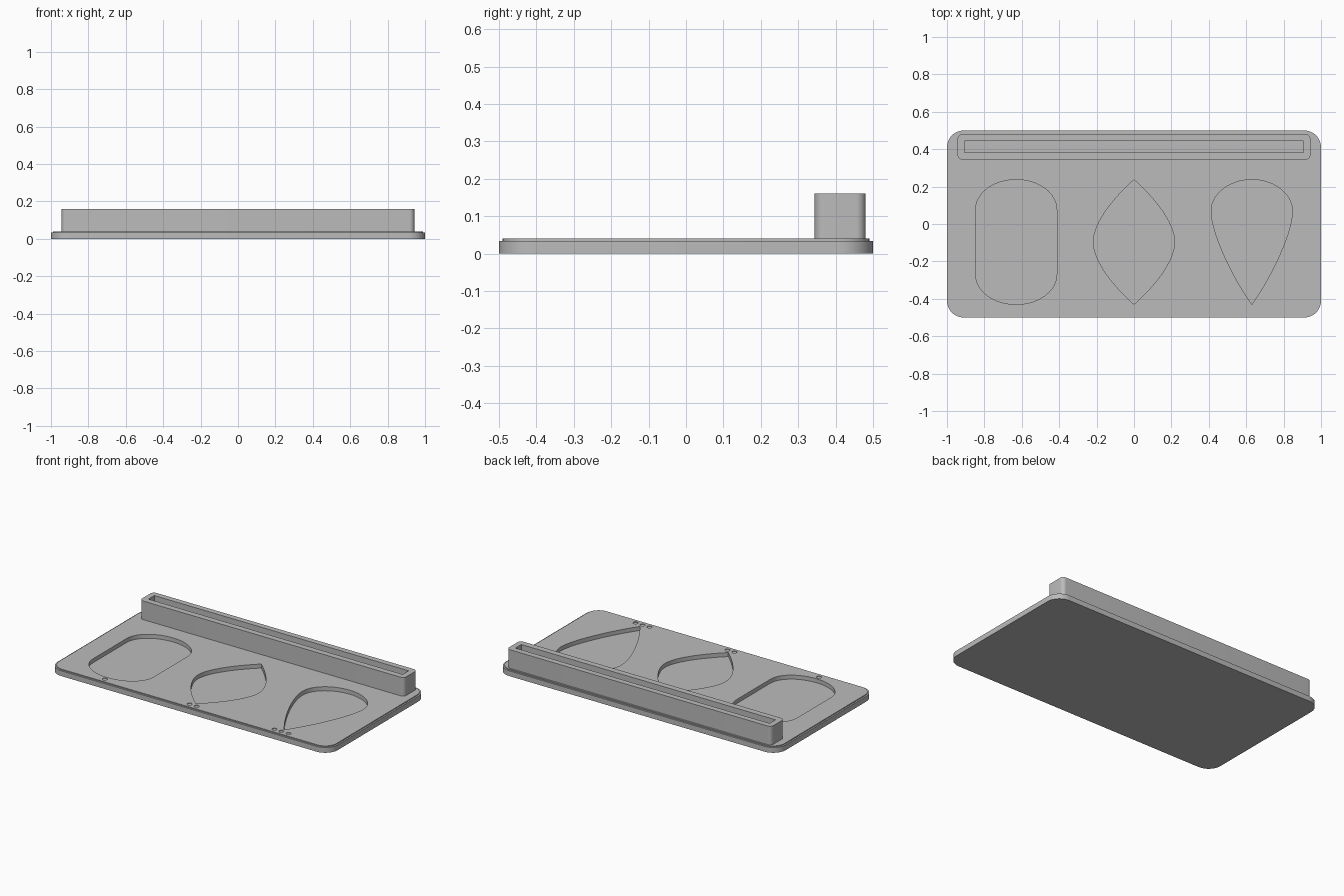
import bpy, bmesh, math
from mathutils import Vector
from mathutils.geometry import interpolate_bezier

old = bpy.data.objects.get("Cube")
if old:
    bpy.data.objects.remove(old, do_unlink=True)

grey = bpy.data.materials.new("plain grey")
grey.use_nodes = True
COLOUR = (0.5, 0.5, 0.5, 1)
grey.diffuse_color = COLOUR
grey.node_tree.nodes["Principled BSDF"].inputs["Base Color"].default_value = COLOUR


def rounded_rect(cx, cy, hx, hy, rx, ry, steps=12):
    """Counter-clockwise outline with elliptical corners."""
    pts = []
    for k, (sx, sy) in enumerate(((1, 1), (-1, 1), (-1, -1), (1, -1))):
        for i in range(steps + 1):
            a = math.pi / 2 * (k + i / steps)
            pts.append((cx + sx * (hx - rx) + rx * math.cos(a),
                        cy + sy * (hy - ry) + ry * math.sin(a)))
    return pts


def mirrored_curve(cx, segments, steps=16):
    """Outline from bezier segments running top to bottom, mirrored about x = cx."""
    half = []
    for seg in segments:
        pts = interpolate_bezier(*[Vector((x, y, 0)) for x, y in seg], steps)
        half += [(p.x, p.y) for p in pts[bool(half):]]
    left = [(cx - x, y) for x, y in half]
    right = [(cx + x, y) for x, y in reversed(half[1:-1])]
    return left + right


def loft(name, rings):
    """Closed solid through a stack of (outline, height) rings."""
    bm = bmesh.new()
    loops = []
    for outline, z in rings:
        loop = [bm.verts.new((x, y, z)) for x, y in outline]
        loops.append(loop)
    n = len(loops[0])
    for a, b in zip(loops, loops[1:]):
        for i in range(n):
            j = (i + 1) % n
            bm.faces.new((a[i], a[j], b[j], b[i]))
    bm.faces.new(loops[0][::-1])
    bm.faces.new(loops[-1])
    bmesh.ops.remove_doubles(bm, verts=bm.verts, dist=1e-5)
    bmesh.ops.recalc_face_normals(bm, faces=bm.faces)
    mesh = bpy.data.meshes.new(name)
    bm.to_mesh(mesh)
    bm.free()
    mesh.materials.append(grey)
    obj = bpy.data.objects.new(name, mesh)
    bpy.context.collection.objects.link(obj)
    return obj


def cut(obj, outline, floor, top):
    """Sink a pocket with the given outline into the solid."""
    cutter = loft("cutter", [(outline, floor), (outline, top)])
    cutter.hide_render = True
    mod = obj.modifiers.new("pocket", "BOOLEAN")
    mod.operation, mod.solver, mod.object = "DIFFERENCE", "EXACT", cutter
    bpy.ops.object.select_all(action="DESELECT")
    bpy.context.view_layer.objects.active = obj
    obj.select_set(True)
    bpy.ops.object.modifier_apply(modifier=mod.name)
    bpy.data.objects.remove(cutter, do_unlink=True)


def smooth(obj):
    bpy.ops.object.select_all(action="DESELECT")
    bpy.context.view_layer.objects.active = obj
    obj.select_set(True)
    bpy.ops.object.shade_smooth_by_angle(angle=math.radians(30))


# Base plate with a small stepped rim
STEP, TOP = 0.034, 0.04
outer = rounded_rect(0, 0, 1, 0.5, 0.09, 0.09)
inner = rounded_rect(0, 0, 0.99, 0.49, 0.08, 0.08)
plate = loft("base_plate", [(outer, 0), (outer, STEP), (inner, STEP), (inner, TOP)])

# Three shaped recesses: rounded block, pointed oval, teardrop
SPACING, HIGH, LOW, WIDE = 0.63, 0.237, -0.43, 0.217
block = rounded_rect(-SPACING, (HIGH + LOW) / 2, WIDE, (HIGH - LOW) / 2, WIDE - 0.001, 0.16)
MID = (HIGH + LOW) / 2
oval = mirrored_curve(0, [
    ((0, HIGH), (0.12, 0.13), (WIDE, 0), (WIDE, MID)),
    ((WIDE, MID), (WIDE, 2 * MID), (0.12, 2 * MID - 0.13), (0, LOW))])
drop = mirrored_curve(SPACING, [
    ((0, HIGH), (0.12, HIGH), (WIDE, 0.16), (WIDE, 0.07)),
    ((WIDE, 0.07), (WIDE, -0.05), (0.1, -0.29), (0, LOW))])
for shape in (block, oval, drop):
    cut(plate, shape, 0.014, 0.1)

# Counting dots by the front edge: one, two, three
for count, cx in enumerate((-SPACING, 0, SPACING), start=1):
    for i in range(count):
        x = cx + (i - (count - 1) / 2) * 0.05
        cut(plate, rounded_rect(x, -0.457, 0.015, 0.015, 0.015, 0.015, 6), TOP - 0.004, 0.1)
smooth(plate)

# Raised bar along the back with a long slot
bar_outline = rounded_rect(0, 0.412, 0.943, 0.068, 0.025, 0.025)
bar = loft("slotted_bar", [(bar_outline, TOP), (bar_outline, 0.16)])
slot = [(-0.907, 0.383), (0.907, 0.383), (0.907, 0.443), (-0.907, 0.443)]
cut(bar, slot, 0.06, 0.3)
smooth(bar)
